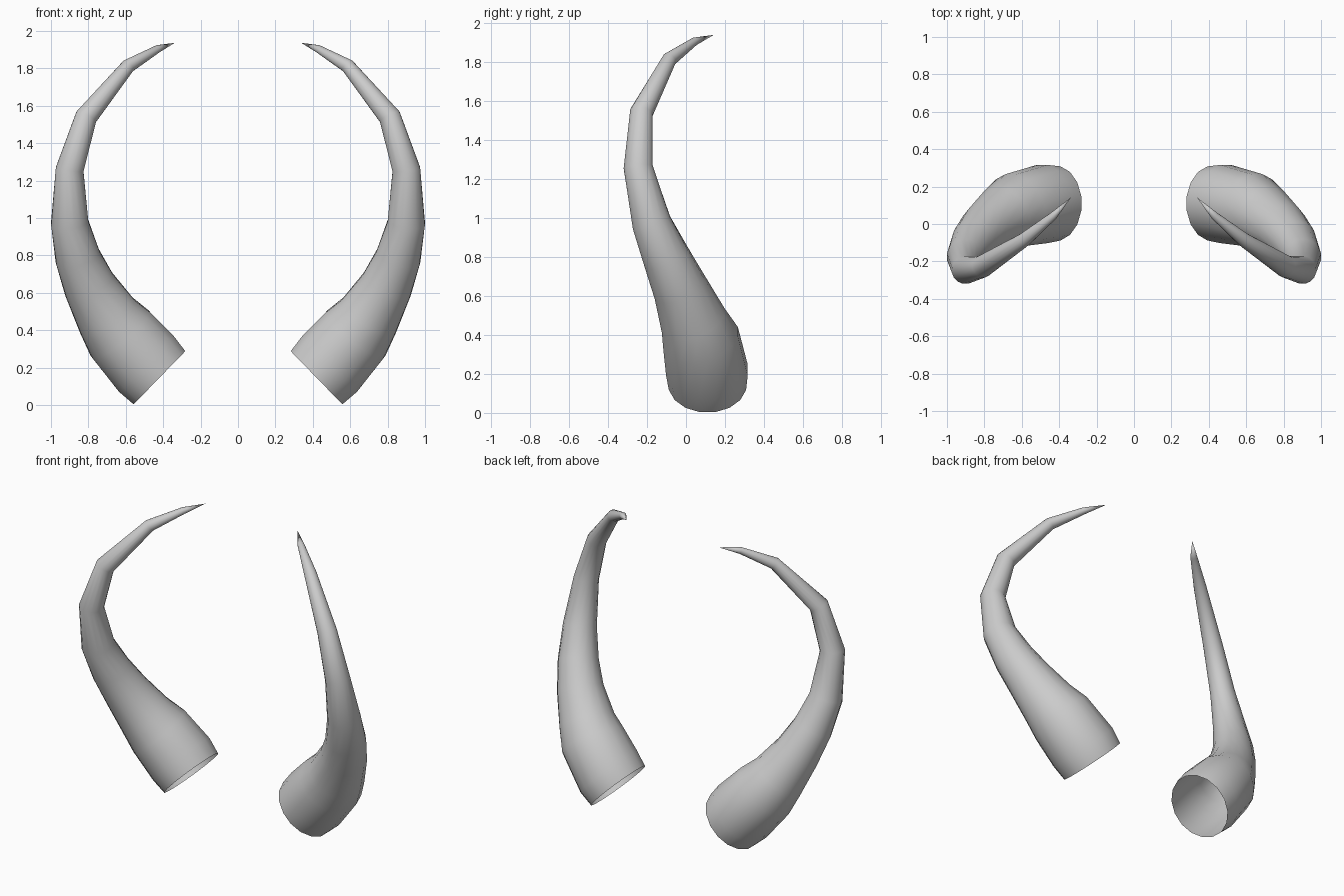
import bpy, bmesh, math
from mathutils import Vector

if "Cube" in bpy.data.objects:
    bpy.data.objects.remove(bpy.data.objects["Cube"])

SIDES = 16
# Ring centres along the horn and radii: x, y, z, r
PATH = [
    (0.420, 0.110, 0.146, 0.202), (0.490, 0.107, 0.220, 0.213),
    (0.630, 0.075, 0.380, 0.200), (0.700, 0.036, 0.475, 0.172),
    (0.795, -0.030, 0.640, 0.142), (0.857, -0.098, 0.790, 0.123),
    (0.900, -0.177, 0.975, 0.102), (0.900, -0.245, 1.260, 0.076),
    (0.812, -0.228, 1.540, 0.060), (0.588, -0.085, 1.812, 0.038),
    (0.430, 0.045, 1.904, 0.021),
]
TIP = Vector((0.337, 0.142, 1.937))

# Open-based tapering tube swept along the path
bm = bmesh.new()
centres = [Vector(p[:3]) for p in PATH] + [TIP]
rings = []
for i, (x, y, z, r) in enumerate(PATH):
    if i < 2:
        t = Vector((0.72, 0, 0.70)).normalized()
    else:
        t = ((centres[i] - centres[i - 1]).normalized()
             + (centres[i + 1] - centres[i]).normalized()).normalized()
    v = (Vector((0, 1, 0)) - t * t.y).normalized()
    u = v.cross(t)
    ring = []
    for k in range(SIDES):
        a = 2 * math.pi * (k + 0.5) / SIDES
        ring.append(bm.verts.new(centres[i] + r * (u * math.cos(a) + v * math.sin(a))))
    rings.append(ring)
for a, b in zip(rings, rings[1:]):
    for k in range(SIDES):
        n = (k + 1) % SIDES
        bm.faces.new((a[k], a[n], b[n], b[k]))
# Pointed tip
tip = bm.verts.new(TIP)
for k in range(SIDES):
    bm.faces.new((rings[-1][k], rings[-1][(k + 1) % SIDES], tip))
bmesh.ops.recalc_face_normals(bm, faces=bm.faces[:])
# Make the open shell face outward
f = max(bm.faces, key=lambda q: q.calc_center_median().x)
if f.normal.x < 0:
    bmesh.ops.reverse_faces(bm, faces=bm.faces[:])
for f in bm.faces:
    f.smooth = True

mesh = bpy.data.meshes.new("horns")
bm.to_mesh(mesh)
bm.free()
horns = bpy.data.objects.new("horns", mesh)
bpy.context.collection.objects.link(horns)

# Second horn
horns.modifiers.new("mirror", "MIRROR").use_axis[0] = True
